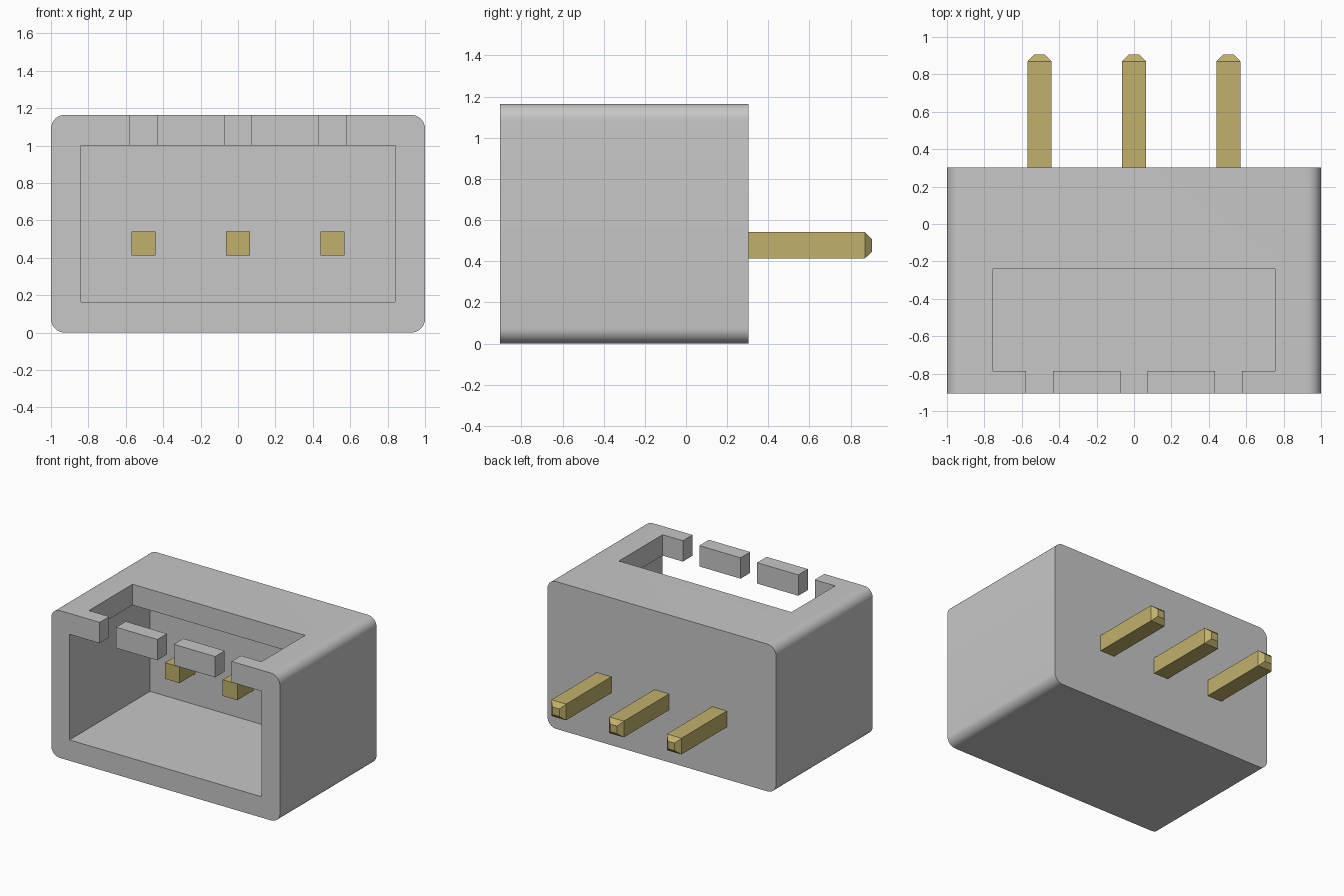
import bpy
import bmesh
import math

old = bpy.data.objects.get("Cube")
if old:
    bpy.data.objects.remove(old, do_unlink=True)


def material(name, colour):
    mat = bpy.data.materials.new(name)
    mat.use_nodes = True
    mat.diffuse_color = colour
    mat.node_tree.nodes["Principled BSDF"].inputs["Base Color"].default_value = colour
    return mat


GREY = material("light grey plastic", (0.57, 0.57, 0.57, 1))
GOLD = material("dull gold metal", (0.53, 0.44, 0.15, 1))

HALF_W, HEIGHT = 1.0, 1.165
FRONT, BACK = -0.905, 0.303
PITCH = 0.505


def finish(bm, name, mat):
    bmesh.ops.recalc_face_normals(bm, faces=bm.faces)
    mesh = bpy.data.meshes.new(name)
    bm.to_mesh(mesh)
    bm.free()
    mesh.materials.append(mat)
    obj = bpy.data.objects.new(name, mesh)
    bpy.context.collection.objects.link(obj)
    return obj


def box_bm(x, y, z):
    """Box from (min, max) pairs on each axis."""
    bm = bmesh.new()
    bmesh.ops.create_cube(bm, size=1)
    for v in bm.verts:
        v.co = [r[0] if c < 0 else r[1] for c, r in zip(v.co, (x, y, z))]
    return bm


# Housing block with rounded long edges
bm = box_bm((-HALF_W, HALF_W), (FRONT, BACK), (0, HEIGHT))
long_edges = [e for e in bm.edges if abs(e.verts[0].co.y - e.verts[1].co.y) > 1]
bmesh.ops.bevel(bm, geom=long_edges, offset=0.075, segments=8,
                profile=0.5, affect='EDGES')
housing = finish(bm, "housing", GREY)

# Front cavity, top window and three slots through the top lip
cuts = {
    "cavity_cutter": ((-0.84, 0.84), (-1.1, 0.10), (0.165, 1.0)),
    "window_cutter": ((-0.755, 0.755), (-0.785, -0.24), (0.9, 1.3)),
}
for i in (-1, 0, 1):
    mid = i * PITCH
    cuts[f"slot_cutter_{i + 2}"] = ((mid - 0.072, mid + 0.072), (-1.2, -0.7), (0.85, 1.35))

cutters = []
for name, size in cuts.items():
    cutter = finish(box_bm(*size), name, GREY)
    cutter.hide_render = True
    cutters.append(cutter)
    mod = housing.modifiers.new(name, 'BOOLEAN')
    mod.operation = 'DIFFERENCE'
    mod.solver = 'EXACT'
    mod.object = cutter

bpy.ops.object.select_all(action='DESELECT')
housing.select_set(True)
bpy.context.view_layer.objects.active = housing
for mod in list(housing.modifiers):
    bpy.ops.object.modifier_apply(modifier=mod.name)
for cutter in cutters:
    bpy.data.objects.remove(cutter, do_unlink=True)
bpy.ops.object.shade_smooth_by_angle(angle=math.radians(30))

# Square pins, blunt in the cavity and tapered at the back
PIN_Z, PIN_HALF, TIP = 0.477, 0.064, 0.905
for i, side in ((-1, "right"), (0, "middle"), (1, "left")):
    mid = i * PITCH
    bm = box_bm((mid - PIN_HALF, mid + PIN_HALF), (-0.10, TIP - 0.036),
                (PIN_Z - PIN_HALF, PIN_Z + PIN_HALF))
    bm.faces.ensure_lookup_table()
    end = max(bm.faces, key=lambda f: f.calc_center_median().y)
    tip = bmesh.ops.extrude_discrete_faces(bm, faces=[end])["faces"][0]
    for v in tip.verts:
        v.co.x = mid + (v.co.x - mid) * 0.47
        v.co.z = PIN_Z + (v.co.z - PIN_Z) * 0.47
        v.co.y = TIP
    finish(bm, f"{side}_pin", GOLD)
